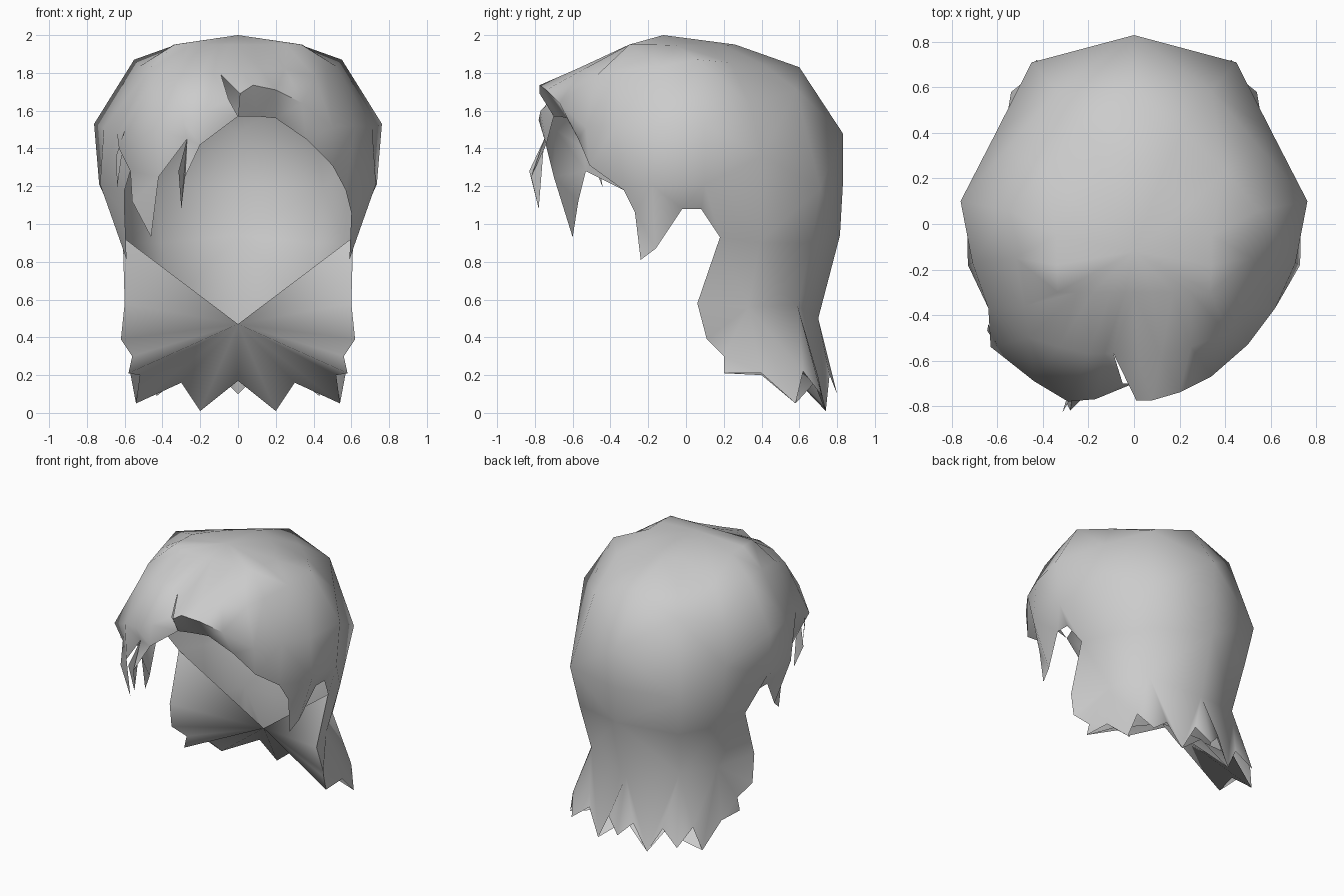
import bpy, bmesh

if "Cube" in bpy.data.objects:
    bpy.data.objects.remove(bpy.data.objects["Cube"])

grey = bpy.data.materials.new("hair grey")
grey.diffuse_color = (0.6, 0.6, 0.6, 1)
grey.use_nodes = True
grey.node_tree.nodes["Principled BSDF"].inputs["Base Color"].default_value = grey.diffuse_color


def mirror(pts):
    return [(-x, y, z) for x, y, z in pts]


def build(name, faces, angle=1.0):
    """Make one smooth sheet from polygons, welding shared corners."""
    bm = bmesh.new()
    cache = {}
    for poly in faces:
        vs = []
        for p in poly:
            key = tuple(round(c, 3) for c in p)
            if key not in cache:
                cache[key] = bm.verts.new(key)
            if cache[key] not in vs:
                vs.append(cache[key])
        if len(vs) > 2 and not bm.faces.get(vs):
            bm.faces.new(vs)
    bmesh.ops.triangulate(bm, faces=bm.faces[:], quad_method='SHORT_EDGE')
    bmesh.ops.recalc_face_normals(bm, faces=bm.faces)
    # the crown must face up
    if sum(f.normal.z for f in bm.faces if f.calc_center_median().z > 1.75) < 0:
        bmesh.ops.reverse_faces(bm, faces=bm.faces)
    me = bpy.data.meshes.new(name)
    bm.to_mesh(me)
    bm.free()
    me.materials.append(grey)
    ob = bpy.data.objects.new(name, me)
    bpy.context.collection.objects.link(ob)
    bpy.context.view_layer.objects.active = ob
    ob.select_set(True)
    bpy.ops.object.shade_smooth_by_angle(angle=angle)
    ob.select_set(False)
    return ob


def strips(cols):
    """Quads between neighbouring columns, down to the shorter one."""
    return [(a[i], b[i], b[i + 1], a[i + 1])
            for a, b in zip(cols, cols[1:])
            for i in range(min(len(a), len(b)) - 1)]


crown = (0, -.12, 2.0)

# back columns, crown to nape: centre, corner, rear side, side
back = [
    [crown, (0, .26, 1.95), (0, .6, 1.83), (0, .83, 1.48), (0, .83, 1.2), (0, .815, .94), (0, .7, .5)],
    [crown, (.12, .2, 1.945), (.21, .41, 1.845), (.34, .585, 1.71), (.45, .71, 1.19), (.405, .665, .9), (.36, .59, .57)],
    [crown, (.24, .08, 1.945), (.4, .235, 1.855), (.55, .34, 1.63), (.605, .405, 1.36), (.56, .39, .9), (.49, .33, .56)],
    [crown, (.34, -.05, 1.945), (.55, .06, 1.87), (.762, .1, 1.53), (.735, .1, 1.21), (.61, .18, .93), (.6, .06, .58)],
]
# right side of the fringe, side to parting
right = [
    [crown, (.34, -.18, 1.95), (.52, -.15, 1.835), (.71, -.17, 1.51), (.73, -.18, 1.21)],
    [crown, (.335, -.3, 1.95), (.47, -.37, 1.81), (.62, -.37, 1.52), (.57, -.33, 1.18)],
    [crown, (.25, -.3, 1.95), (.41, -.48, 1.78), (.5, -.53, 1.51), (.5, -.51, 1.31)],
    [crown, (.17, -.3, 1.95), (.25, -.54, 1.82), (.34, -.67, 1.64), (.36, -.57, 1.45)],
    [crown, (.08, -.3, 1.95), (.12, -.58, 1.82), (.2, -.74, 1.71), (.2, -.63, 1.56)],
    [crown, (0, -.3, 1.95), (.02, -.6, 1.81), (.08, -.775, 1.735), (.1, -.67, 1.57)],
    [crown, (0, -.3, 1.95), (-.09, -.57, 1.79), (.01, -.775, 1.69), (0, -.7, 1.57)],
]
# left side of the fringe, side to parting
left = [mirror(right[0])] + [
    [crown, (-.335, -.3, 1.95), (-.48, -.36, 1.81), (-.64, -.37, 1.48), (-.6, -.33, 1.18)],
    [crown, (-.25, -.3, 1.95), (-.46, -.5, 1.74), (-.63, -.54, 1.4), (-.57, -.53, 1.28)],
    [crown, (-.18, -.3, 1.95), (-.33, -.54, 1.79), (-.44, -.69, 1.5), (-.42, -.7, 1.25)],
    [crown, (-.1, -.3, 1.95), (-.2, -.57, 1.81), (-.29, -.78, 1.55), (-.27, -.75, 1.45)],
    [crown, (-.04, -.3, 1.95), (-.13, -.57, 1.8), (-.17, -.77, 1.6), (-.2, -.74, 1.42)],
    [crown, (0, -.3, 1.95), (-.09, -.57, 1.79), (-.05, -.7, 1.66), (0, -.7, 1.57)],
]

# jagged hem under the back, and the ragged front edge of the side
hem = [(0, .8, .1), (.1, .76, .2), (.2, .74, .01), (.3, .7, .19), (.43, .72, .09), (.49, .62, .22),
       (.54, .58, .05), (.57, .4, .21), (.58, .2, .21)]
edge = [(.61, .18, .93), (.6, .06, .58), (.62, .11, .39), (.56, .2, .3), (.58, .2, .21)]
c0, c1, c2, c3 = [c[-1] for c in back]
tails = [(c0, hem[0], hem[1]), (c0, hem[1], hem[2]), (c0, hem[2], c1), (c1, hem[2], hem[3]),
         (c1, hem[3], hem[4]), (c1, hem[4], hem[5]),
         (c1, hem[5], c2), (c2, hem[5], hem[6]), (c2, hem[6], hem[7]),
         (c2, hem[7], hem[8], edge[3]), (c2, edge[3], edge[2], c3)]

# pointed lock in front of the ear
ear = [(.65, .08, 1.08), (.65, -.02, 1.08), (.61, -.16, .87), (.59, -.24, .81), (.6, -.27, 1.06)]
side, front_side = back[3], right[0]
ear_lock = [(side[4], side[5], ear[0]), (side[4], ear[0], ear[1], front_side[4]),
            (front_side[4], ear[1], ear[2]), (front_side[4], ear[2], ear[3], ear[4])]

shell = strips(back) + tails + ear_lock + strips([back[3][:5], right[0]])
shell += [mirror(f) for f in shell]
shell += strips(right) + strips(left)
shell += [(right[0][4], ear[4], right[1][4]),
          (left[0][4], mirror(ear)[4], left[1][4])]
# loose points of the left fringe
shell += [
    [left[2][4], (-.56, -.57, 1.12), (-.46, -.6, .93), left[3][4]],
    [left[4][4], (-.315, -.83, 1.28), (-.3, -.78, 1.08), (-.28, -.82, 1.25), left[5][4]],
]
build("hair_shell", shell, 1.2)

# small loose lock by the left temple
build("temple_lock", [[(-.6, -.53, 1.5), (-.645, -.47, 1.36), (-.64, -.44, 1.19), (-.61, -.52, 1.4)]])

# folded-in sheet closing the neck, fanned from one point
neck = (0, .3, .47)
rim = edge + [(.52, .4, .2), (.54, .58, .05), (.3, .68, .16), (.2, .74, .01), (0, .7, .17)]
fan = [(neck, a, b) for a, b in zip(rim, rim[1:])]
build("neck_lining", fan + [mirror(f) for f in fan], 1.5)
